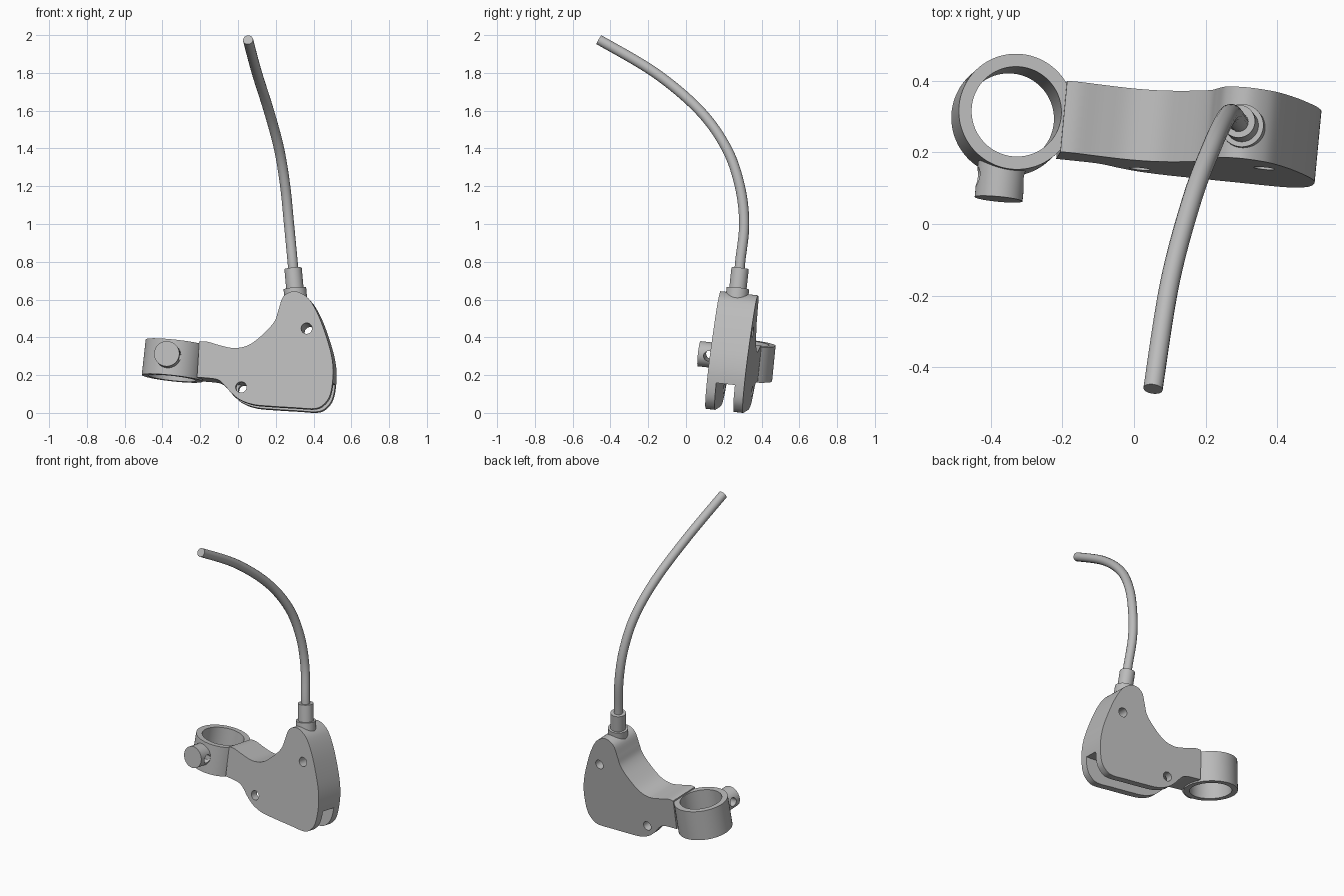
import bpy
import math
from mathutils import Matrix, Vector
from mathutils.geometry import interpolate_bezier

cube = bpy.data.objects.get("Cube")
if cube:
    bpy.data.objects.remove(cube, do_unlink=True)

# One plain metal colour
metal = bpy.data.materials.new("grey metal")
metal.use_nodes = True
grey = (0.5, 0.5, 0.5, 1)
metal.diffuse_color = grey
metal.node_tree.nodes["Principled BSDF"].inputs["Base Color"].default_value = grey

# Bracket frame: y runs through the thickness, starting at the front face
THICK = 0.2
FRAME = (Matrix.Translation((0, 0.14, 0))
         @ Matrix.Rotation(-0.095, 4, 'Z') @ Matrix.Rotation(-0.11, 4, 'X'))
ALONG_Y = Matrix.Rotation(math.pi / 2, 4, 'X')
ALONG_X = Matrix.Rotation(math.pi / 2, 4, 'Y')


def select_only(obj):
    bpy.ops.object.select_all(action='DESELECT')
    obj.select_set(True)
    bpy.context.view_layer.objects.active = obj


def finish(obj):
    obj.data.materials.clear()
    obj.data.materials.append(metal)
    select_only(obj)
    bpy.ops.object.shade_smooth_by_angle(angle=math.radians(30))
    return obj


def cylinder(name, radius, length, matrix, sides=64):
    bpy.ops.mesh.primitive_cylinder_add(vertices=sides, radius=radius, depth=length)
    obj = bpy.context.object
    obj.name = name
    obj.matrix_world = matrix
    return obj


def box(name, size, matrix):
    bpy.ops.mesh.primitive_cube_add(size=1)
    obj = bpy.context.object
    obj.name = name
    obj.matrix_world = matrix @ Matrix.Diagonal((*size, 1))
    return obj


def cut(obj, cutter):
    """Subtract the cutter from the object, then remove the cutter."""
    cutter.hide_render = True
    bpy.context.view_layer.update()
    mod = obj.modifiers.new("cut", 'BOOLEAN')
    mod.operation = 'DIFFERENCE'
    mod.solver = 'EXACT'
    mod.object = cutter
    select_only(obj)
    bpy.ops.object.modifier_apply(modifier=mod.name)
    bpy.data.objects.remove(cutter, do_unlink=True)


def smooth_path(points, steps=6):
    """Smooth open path through all the points."""
    pts = [Vector(p) for p in points]
    last = len(pts) - 1
    tangents = [(pts[min(i + 1, last)] - pts[max(i - 1, 0)]) / 6 for i in range(last + 1)]
    path = []
    for i in range(last):
        path += interpolate_bezier(pts[i], pts[i] + tangents[i],
                                   pts[i + 1] - tangents[i + 1], pts[i + 1], steps)[:-1]
    return path + [pts[last]]


# Lever bracket: rounded profile with a short arm on the right
outline = [(-.21, .38), (-.17, .38), (-.1, .36), (-.02, .345), (.06, .365),
           (.14, .43), (.19, .49), (.21, .55), (.235, .62), (.29, .648),
           (.35, .625), (.39, .58), (.435, .49), (.48, .36), (.5, .27),
           (.503, .19), (.49, .1), (.46, .05), (.41, .023), (.3, .028),
           (.17, .036), (.08, .045), (.01, .07), (-.04, .11), (-.08, .155),
           (-.12, .18), (-.22, .19)]
profile = [Vector((x, 0, z)) for x, z in outline]
front = smooth_path(profile)
n = len(front)
verts = front + [v + Vector((0, THICK, 0)) for v in front]
faces = [tuple(range(n)), tuple(reversed(range(n, 2 * n)))]
faces += [(i, i + n, (i + 1) % n + n, (i + 1) % n) for i in range(n)]
mesh = bpy.data.meshes.new("lever_bracket")
mesh.from_pydata(verts, [], faces)
mesh.update()
bracket = bpy.data.objects.new("lever_bracket", mesh)
bpy.context.collection.objects.link(bracket)
select_only(bracket)
bpy.ops.object.mode_set(mode='EDIT')
bpy.ops.mesh.select_all(action='SELECT')
bpy.ops.mesh.normals_make_consistent(inside=False)
bpy.ops.object.mode_set(mode='OBJECT')
bracket.matrix_world = FRAME

# Lever slot along the underside, and two pivot holes
middle = THICK / 2
cut(bracket, box("slot_cutter", (2, middle, 0.4),
                 FRAME @ Matrix.Translation((0, middle, -0.035))))
for x, z in ((0.36, 0.45), (0.015, 0.137)):
    cut(bracket, cylinder("hole_cutter", 0.029, 1,
                          FRAME @ Matrix.Translation((x, middle, z)) @ ALONG_Y, 32))
finish(bracket)

# Handlebar clamp ring, rolled slightly against the bracket
RING = (FRAME @ Matrix.Translation((-0.352, middle, 0.29))
        @ Matrix.Rotation(0.1, 4, 'Y'))
ring = cylinder("clamp_ring", 0.162, 0.19, RING, 96)
cut(ring, cylinder("bore_cutter", 0.126, 1, RING, 96))
finish(ring)

# Clamp bolt on the front of the ring, cross-drilled
BOLT = RING @ Matrix.Translation((-0.018, -0.19, 0.008))
bolt = cylinder("clamp_bolt", 0.067, 0.1, BOLT @ ALONG_Y)
cut(bolt, cylinder("cross_hole_cutter", 0.027, 1,
                   BOLT @ Matrix.Translation((0, 0.008, 0)) @ ALONG_X, 32))
finish(bolt)

# Cable collar: a flange and a narrower sleeve
axis = Vector((-0.09, 0.11, 1)).normalized()
tilt = axis.to_track_quat('Z', 'Y').to_matrix().to_4x4()
base = Vector((0.31, 0.264, 0.56))
for name, radius, start, end in (("collar_flange", 0.06, 0, 0.1),
                                 ("collar_sleeve", 0.046, 0.02, 0.207)):
    centre = base + axis * (start + end) / 2
    finish(cylinder(name, radius, end - start, Matrix.Translation(centre) @ tilt))

# Brake cable sweeping up and forward
route = smooth_path([(.297, .28, .7), (.289, .287, .8), (.27, .308, 1), (.25, .285, 1.2),
                     (.217, .215, 1.4), (.163, .073, 1.6), (.1, -.163, 1.8),
                     (.053, -.46, 1.975)], 10)
curve = bpy.data.curves.new("brake_cable", 'CURVE')
curve.dimensions = '3D'
curve.bevel_depth = 0.027
curve.bevel_resolution = 6
curve.use_fill_caps = True
spline = curve.splines.new('POLY')
spline.points.add(len(route) - 1)
for point, co in zip(spline.points, route):
    point.co = (*co, 1)
cable = bpy.data.objects.new("brake_cable", curve)
bpy.context.collection.objects.link(cable)
select_only(cable)
bpy.ops.object.convert(target='MESH')
finish(bpy.context.object)
